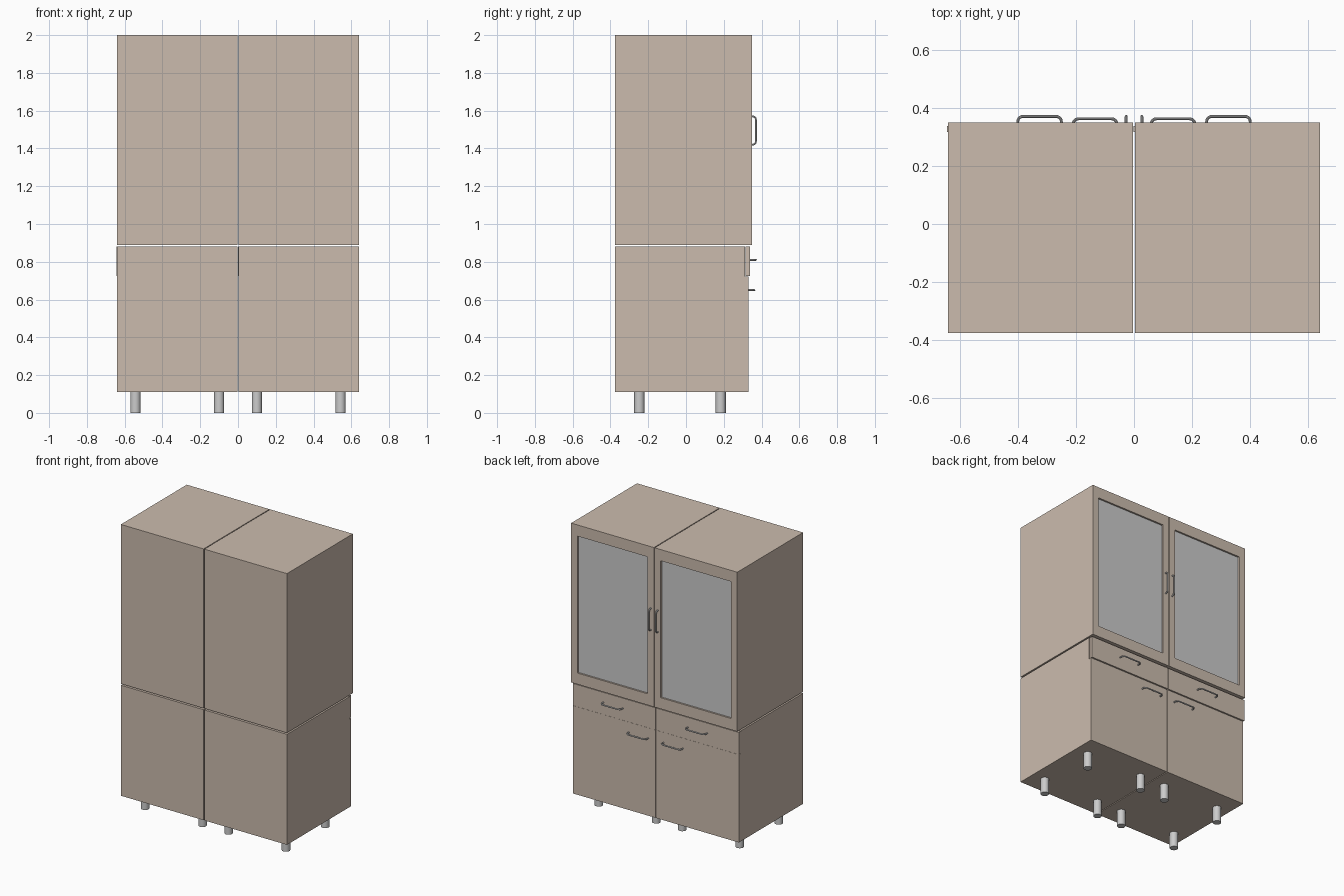
import bpy, math
from mathutils import Vector

if "Cube" in bpy.data.objects:
    bpy.data.objects.remove(bpy.data.objects["Cube"])


def material(name, rgb):
    m = bpy.data.materials.new(name)
    m.diffuse_color = (*rgb, 1)
    m.use_nodes = True
    m.node_tree.nodes["Principled BSDF"].inputs["Base Color"].default_value = m.diffuse_color
    return m


WOOD = material("beige_board", (0.60, 0.50, 0.42))
T = 0.018  # board thickness


def box(name, x, y, z, mat=WOOD):
    """Box from (min, max) pairs."""
    bpy.ops.mesh.primitive_cube_add(size=1)
    o = bpy.context.object
    o.name = name
    for v in o.data.vertices:
        v.co = [(a + b) / 2 + c * abs(b - a) for (a, b), c in zip((x, y, z), v.co)]
    if mat:
        o.data.materials.append(mat)
    return o


def carcass(name, x, y, z, shelves):
    """Hollow cabinet: sides, top, bottom, back and shelves."""
    (x0, x1), (y0, y1), (z0, z1) = x, y, z
    box(name + "_side_a", (x0, x0 + T), y, z)
    box(name + "_side_b", (x1 - T, x1), y, z)
    inner = (x0 + T, x1 - T)
    box(name + "_bottom", inner, y, (z0, z0 + T))
    box(name + "_top", inner, y, (z1 - T, z1))
    box(name + "_back", inner, (y0, y0 + T), (z0 + T, z1 - T))
    for i, s in enumerate(shelves):
        box(f"{name}_shelf_{i + 1}", inner, (y0 + T, y1 - 0.03), (s, s + T))


def glass_door(name, x, y, z):
    """Framed door with a recessed pane."""
    (x0, x1), (y0, y1), (z0, z1) = x, y, z
    fw, fh = 0.047, 0.078
    box(name + "_stile_a", (x0, x0 + fw), y, z)
    box(name + "_stile_b", (x1 - fw, x1), y, z)
    inner = (x0 + fw, x1 - fw)
    box(name + "_rail_bottom", inner, y, (z0, z0 + fh))
    box(name + "_rail_top", inner, y, (z1 - fh, z1))
    box(name + "_pane", inner, (y0 + 0.004, y1 - 0.012), (z0 + fh, z1 - fh), None)


def handle(name, centre, vertical=False, length=0.15, reach=0.035, r=0.005):
    """Round bar pull with bent ends, swept along a path."""
    h, bend = length / 2, 0.018
    half = [(h, -0.004)]
    for i in range(7):
        a = math.pi / 2 * i / 6
        half.append((h - bend + bend * math.cos(a), reach - r - bend + bend * math.sin(a)))
    path = half + [(-s, d) for s, d in reversed(half)]
    cu = bpy.data.curves.new(name, "CURVE")
    cu.dimensions = "3D"
    cu.bevel_depth, cu.bevel_resolution, cu.use_fill_caps = r, 3, True
    sp = cu.splines.new("POLY")
    sp.points.add(len(path) - 1)
    for p, (s, d) in zip(sp.points, path):
        off = Vector((0, d, s) if vertical else (s, d, 0))
        p.co = (*(Vector(centre) + off), 1)
    o = bpy.data.objects.new(name, cu)
    bpy.context.collection.objects.link(o)
    bpy.ops.object.select_all(action="DESELECT")
    o.select_set(True)
    bpy.context.view_layer.objects.active = o
    bpy.ops.object.convert(target="MESH")
    bpy.ops.object.shade_smooth_by_angle()


def leg(name, x, y):
    bpy.ops.mesh.primitive_cylinder_add(vertices=32, radius=0.027, depth=0.11, location=(x, y, 0.055))
    bpy.context.object.name = name
    bpy.ops.object.shade_smooth_by_angle()


for side, s in (("left", -1), ("right", 1)):
    x = tuple(sorted((s * 0.003, s * 0.64)))

    # Lower cabinet with drawer front above a plain door
    carcass("lower_" + side, x, (-0.375, 0.312), (0.11, 0.88), [0.40])
    box("lower_door_" + side, x, (0.312, 0.332), (0.11, 0.722))
    box("drawer_front_" + side, (x[0] - 0.004, x[1] - 0.004), (0.316, 0.338), (0.726, 0.88))
    handle("drawer_handle_" + side, (s * 0.325, 0.338, 0.81), reach=0.037)
    handle("lower_door_handle_" + side, (s * 0.134, 0.332, 0.65))

    # Upper cabinet with glazed door
    carcass("upper_" + side, x, (-0.375, 0.328), (0.89, 2.0), [1.25, 1.62])
    glass_door("upper_door_" + side, x, (0.328, 0.35), (0.89, 2.0))
    handle("upper_door_handle_" + side, (s * 0.027, 0.35, 1.495), True, reach=0.025)

    # Round feet
    for depth, y in (("front", -0.247), ("rear", 0.184)):
        for place, lx in (("inner", 0.10), ("outer", 0.543)):
            leg(f"leg_{side}_{depth}_{place}", s * lx, y)
